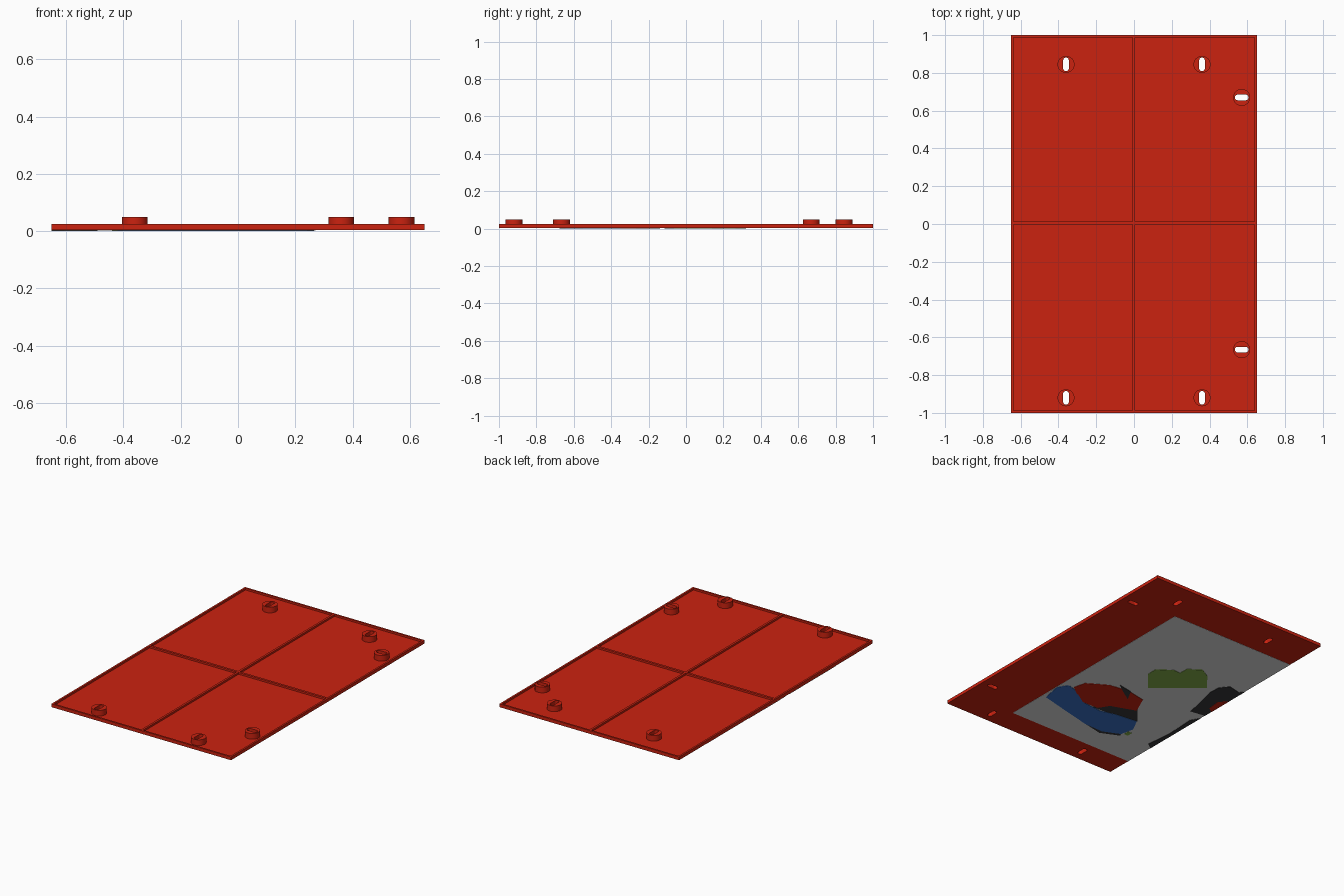
import bpy, bmesh, math

cube = bpy.data.objects.get("Cube")
if cube:
    bpy.data.objects.remove(cube, do_unlink=True)


def material(name, r, g, b):
    m = bpy.data.materials.new(name)
    m.use_nodes = True
    m.diffuse_color = (r, g, b, 1)
    m.node_tree.nodes["Principled BSDF"].inputs["Base Color"].default_value = (r, g, b, 1)
    return m


RED = material("red", 0.6, 0.016, 0.005)
GREY = material("light grey", 0.75, 0.75, 0.75)
BLUE = material("blue", 0.043, 0.175, 0.6)
GREEN = material("green", 0.24, 0.44, 0.07)
BLACK = material("black", 0.04, 0.04, 0.042)


def prism(name, outline, bottom, top, mat):
    """Extrude a flat outline upward."""
    bm = bmesh.new()
    face = bm.faces.new([bm.verts.new((x, y, bottom)) for x, y in outline])
    out = bmesh.ops.extrude_face_region(bm, geom=[face])
    verts = [v for v in out["geom"] if isinstance(v, bmesh.types.BMVert)]
    bmesh.ops.translate(bm, verts=verts, vec=(0, 0, top - bottom))
    bmesh.ops.recalc_face_normals(bm, faces=bm.faces)
    mesh = bpy.data.meshes.new(name)
    bm.to_mesh(mesh)
    bm.free()
    mesh.materials.append(mat)
    obj = bpy.data.objects.new(name, mesh)
    bpy.context.collection.objects.link(obj)
    return obj


def rect(x0, x1, y0, y1):
    return [(x0, y0), (x1, y0), (x1, y1), (x0, y1)]


def slot(cx, cy, radius, reach, along_x):
    """Rounded outline; with no reach it is a circle."""
    points = []
    for end in (1, -1):
        for i in range(17):
            a = math.pi * (i / 16 - 0.5) + (0 if end == 1 else math.pi)
            if not reach and i == 16:
                continue
            u, v = radius * math.cos(a) + end * reach, radius * math.sin(a)
            points.append((cx + u, cy + v) if along_x else (cx - v, cy + u))
    return points


def activate(obj):
    bpy.ops.object.select_all(action="DESELECT")
    obj.select_set(True)
    bpy.context.view_layer.objects.active = obj


def cut(obj, cutter):
    activate(obj)
    mod = obj.modifiers.new("slot", "BOOLEAN")
    mod.operation = "DIFFERENCE"
    mod.solver = "EXACT"
    mod.object = cutter
    bpy.ops.object.modifier_apply(modifier=mod.name)


# Panel sheet, raised rim and cross ribs
W, L, UNDER, SHEET, TOP, RIM = 0.65, 1.0, 0.004, 0.013, 0.025, 0.012
panel = prism("panel", rect(-W, W, -L, L), UNDER, SHEET, RED)
for side, s in (("left", 1), ("right", -1)):
    prism(side + "_rim", rect(*sorted((s * W, s * (W - RIM))), -L, L), SHEET, TOP, RED)
for side, s in (("back", 1), ("front", -1)):
    prism(side + "_rim", rect(RIM - W, W - RIM, *sorted((s * L, s * (L - RIM)))), SHEET, TOP, RED)
prism("long_rib", rect(-0.008, 0.006, RIM - L, L - RIM), SHEET, TOP, RED)
prism("cross_rib", rect(RIM - W, W - RIM, -0.003, 0.012), SHEET, TOP, RED)

# Slotted mounting bosses
bosses = [(x, y, False) for x in (-0.36, 0.36) for y in (-0.92, 0.845)]
bosses += [(0.57, y, True) for y in (-0.665, 0.67)]
for x, y, along_x in bosses:
    boss = prism("mounting_boss", slot(x, y, 0.045, 0, along_x), SHEET, 0.05, RED)
    cutter = prism("slot_cutter", slot(x, y, 0.015, 0.021, along_x), -0.1, 0.1, RED)
    cutter.hide_render = True
    cut(boss, cutter)
    cut(panel, cutter)
    bpy.data.objects.remove(cutter, do_unlink=True)
    activate(boss)
    bpy.ops.object.shade_smooth_by_angle()

# Underside sheet with its flat coloured patches
prism("backing_sheet", rect(-W, 0.27, -0.83, 0.71), 0.003, UNDER, GREY)


def patch(name, outline, layer, mat):
    prism(name, outline, 0.001 * layer, 0.003, mat)


patch("green_patch", [(-.165, -.065), (-.057, .065), (-.056, .14), (-.147, .204),
                      (-.198, .2), (-.2, .265), (-.28, .32), (-.35, .28), (-.44, .17)], 1, GREEN)
patch("blue_patch", [(.24, -.55), (.266, -.415), (.225, -.35), (.154, -.37), (.03, -.45),
                     (-.12, -.466), (-.23, -.436), (-.375, -.42), (-.42, -.51),
                     (-.4, -.6), (-.29, -.65), (-.15, -.645), (.04, -.6)], 1, BLUE)
patch("red_patch", [(.187, -.348), (.166, -.267), (.035, -.187), (-.11, -.17), (-.234, -.195),
                    (-.29, -.32), (-.127, -.38), (-.086, -.446), (.05, -.453)], 1, RED)
patch("black_shadow", [(-.05, -.46), (-.08, -.4), (-.13, -.37), (-.29, -.31),
                       (-.38, -.42), (-.23, -.45)], 2, BLACK)
patch("black_fleck", [(-.012, -.147), (-.07, -.19), (-.156, -.245), (-.112, -.165)], 0, BLACK)
patch("black_edge_trim", [(-.15, -.645), (-.29, -.65), (-.4, -.6), (-.41, -.62), (-.29, -.675)], 2, BLACK)
patch("green_fleck", rect(-.445, -.415, -.59, -.55), 2, GREEN)
patch("black_side_patch", [(-.65, -.1), (-.549, -.116), (-.528, -.024), (-.49, .134),
                           (-.495, .216), (-.538, .27), (-.626, .25), (-.65, .28)], 1, BLACK)
patch("red_side_patch", [(-.65, -.04), (-.61, -.01), (-.6, .08), (-.65, .13)], 0, RED)
patch("black_side_strip", [(-.65, -.62), (-.607, -.586), (-.625, -.41), (-.615, -.2), (-.65, -.14)], 1, BLACK)
